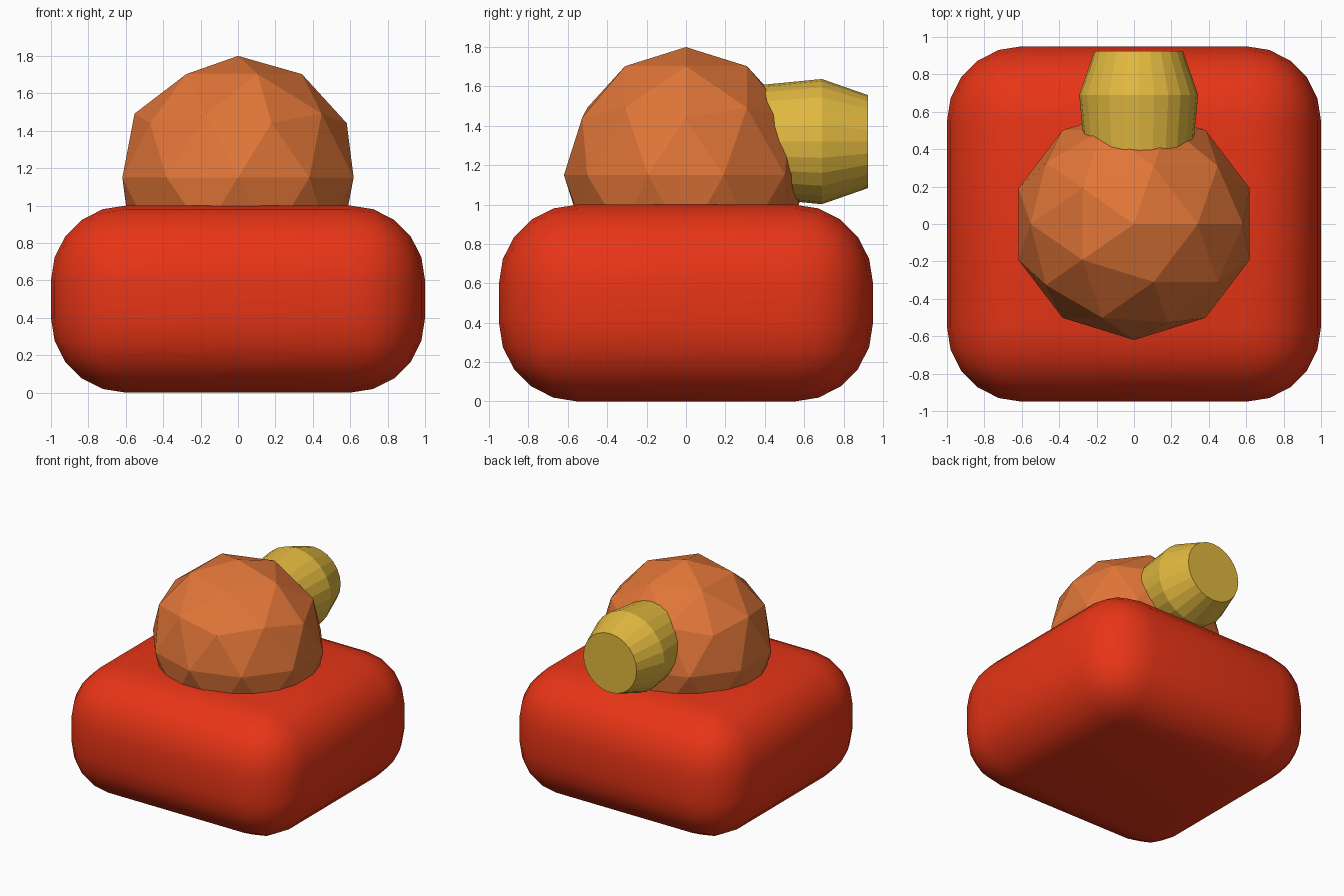
import bpy, bmesh, math
from mathutils import Matrix, Vector

if "Cube" in bpy.data.objects:
    bpy.data.objects.remove(bpy.data.objects["Cube"])


def finish(bm, name, color, smooth=False):
    bmesh.ops.recalc_face_normals(bm, faces=bm.faces[:])
    for f in bm.faces:
        f.smooth = smooth
    me = bpy.data.meshes.new(name)
    bm.to_mesh(me)
    bm.free()
    mat = bpy.data.materials.new(name + "_paint")
    mat.diffuse_color = (*color, 1)
    mat.use_nodes = True
    mat.node_tree.nodes["Principled BSDF"].inputs["Base Color"].default_value = mat.diffuse_color
    me.materials.append(mat)
    ob = bpy.data.objects.new(name, me)
    bpy.context.collection.objects.link(ob)
    return ob


# Base: heavily rounded box
bm = bmesh.new()
bmesh.ops.create_cube(bm, size=1, matrix=Matrix.Translation((0, 0, 0.5)) @ Matrix.Diagonal((2, 1.9, 1, 1)))
base = finish(bm, "base_cushion", (0.80, 0.035, 0.008), True)
bev = base.modifiers.new("round", 'BEVEL')
bev.width = 0.4
bev.segments = 5
bev.limit_method = 'NONE'

# Dome: faceted ball sunk into the base
bm = bmesh.new()
bmesh.ops.create_icosphere(bm, subdivisions=2, radius=1,
                           matrix=Matrix.Translation((0, 0, 1.15)) @ Matrix.Diagonal((0.65, 0.62, 0.65, 1)))
finish(bm, "faceted_dome", (0.75, 0.18, 0.04))

# Barrel: capped tapered tube sticking out of the back of the dome
SIDES = 24
bm = bmesh.new()
rings = []
for y, r in ((0.25, 0.275), (0.69, 0.318), (0.925, 0.236)):
    rings.append([bm.verts.new((0.025 + r * math.cos(a), y, 1.32 + r * math.sin(a)))
                  for a in (2 * math.pi * i / SIDES for i in range(SIDES))])
for lo, hi in zip(rings, rings[1:]):
    for i in range(SIDES):
        j = (i + 1) % SIDES
        bm.faces.new((lo[i], lo[j], hi[j], hi[i]))
bm.faces.new(rings[0])
bm.faces.new(rings[-1])
finish(bm, "back_barrel", (0.75, 0.48, 0.05))
